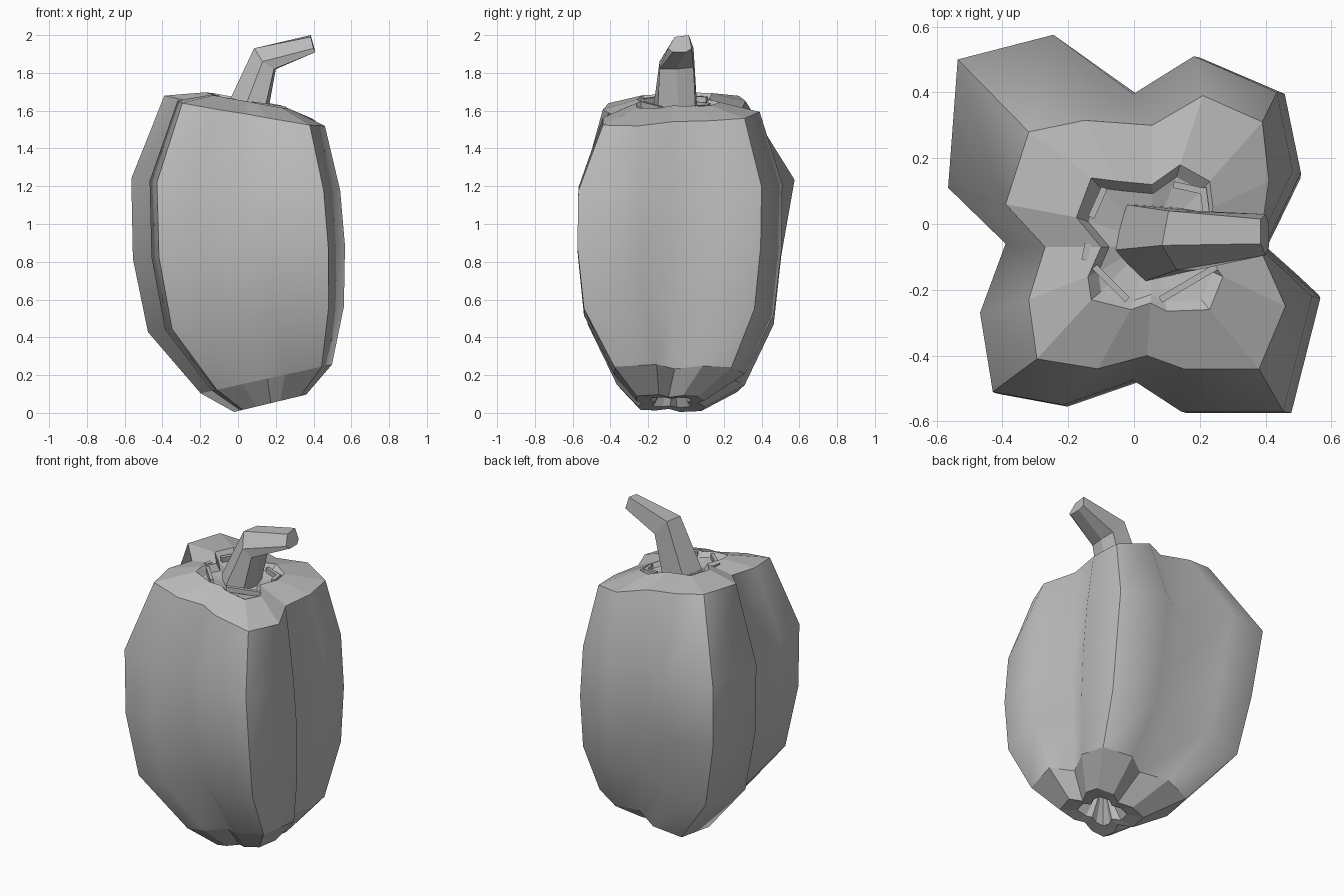
import bpy
import bmesh
from mathutils import Vector

default_cube = bpy.data.objects.get("Cube")
if default_cube:
    bpy.data.objects.remove(default_cube, do_unlink=True)

# One plain grey for the whole model
grey = bpy.data.materials.new("plain grey")
grey.use_nodes = True
colour = (0.5, 0.5, 0.5, 1.0)
grey.diffuse_color = colour
grey.node_tree.nodes["Principled BSDF"].inputs["Base Color"].default_value = colour


def loft(name, rings, smooth_bands=(), start_pole=None, end_pole=None):
    """Skin a stack of closed rings, closing each end with a fan or one face."""
    bm = bmesh.new()
    loops = [[bm.verts.new(point) for point in ring] for ring in rings]
    count = len(loops[0])
    for band, (lower, upper) in enumerate(zip(loops, loops[1:])):
        for i in range(count):
            j = (i + 1) % count
            face = bm.faces.new((lower[i], lower[j], upper[j], upper[i]))
            face.smooth = band in smooth_bands
        if band in smooth_bands:
            # Only the middle corner of each lobe is a crisp ridge
            for i in range(2, count, 4):
                bm.edges.get((lower[i], upper[i])).smooth = False
    for loop, pole in ((loops[0], start_pole), (loops[-1], end_pole)):
        if pole is None:
            bm.faces.new(loop)
            continue
        tip = bm.verts.new(pole)
        for i in range(count):
            bm.faces.new((loop[i], loop[(i + 1) % count], tip))
    bmesh.ops.recalc_face_normals(bm, faces=bm.faces[:])
    mesh = bpy.data.meshes.new(name)
    bm.to_mesh(mesh)
    bm.free()
    mesh.materials.append(grey)
    obj = bpy.data.objects.new(name, mesh)
    bpy.context.collection.objects.link(obj)


def place_ring(outline, centre, scale, height, slope_x=0.0, slope_y=0.0):
    """Scale and shift an outline, laying it on a tilted plane."""
    ring = []
    for x, y in outline:
        px = centre[0] + x * scale[0]
        py = centre[1] + y * scale[1]
        ring.append(Vector((px, py, height + slope_x * px + slope_y * py)))
    return ring


# Outlines run round the four lobes: a groove, then three lobe corners
widest = [
    (.01, -.475), (.16, -.57), (.48, -.57), (.57, -.22),
    (.395, -.07), (.51, .16), (.46, .40), (.20, .51),
    (.01, .395), (-.24, .575), (-.54, .50), (-.57, .11),
    (-.39, -.06), (-.47, -.27), (-.43, -.51), (-.21, -.55),
]
# Below the widest ring the back right lobe draws in
belly = list(widest)
belly[9:11] = [(-.23, .51), (-.51, .45)]
belly[12] = (-.37, -.06)

shoulder = [
    (.04, -.40), (.15, -.44), (.38, -.44), (.46, -.25),
    (.38, -.07), (.41, .13), (.39, .31), (.21, .39),
    (.055, .30), (-.15, .315), (-.32, .28), (-.39, .06),
    (-.27, -.07), (-.32, -.23), (-.295, -.41), (-.11, -.44),
]
rim = [
    (.05, -.24), (.10, -.265), (.23, -.26), (.27, -.16),
    (.20, -.07), (.24, .05), (.23, .13), (.14, .18),
    (.055, .12), (-.05, .13), (-.13, .14), (-.175, .02),
    (-.10, -.07), (-.14, -.16), (-.13, -.23), (-.01, -.26),
]

# Pepper body, from the hollow underneath up to the sunken crown
origin, unit = (0, 0), (1, 1)
base = (.17, -.07)
body_rings = [
    place_ring(belly, base, (.2, .2), .015, .24),
    place_ring(belly, base, (.335, .335), .01, .24),
    place_ring(belly, (.15, -.015), (.61, .64), .147, .22),
    place_ring(belly, (.042, -.01), (.91, .93), .49, .13),
    place_ring(belly, (.005, -.005), (.985, 1), .85, .06),
    place_ring(widest, (-.012, 0), (.97, 1), 1.21, -.05, .02),
    place_ring(shoulder, origin, unit, 1.61, -.17, .05),
    place_ring(rim, origin, unit, 1.665, -.18, .03),
    place_ring(rim, (.01, -.01), (.85, .85), 1.63, -.14),
]
loft("pepper_body", body_rings, smooth_bands=(2, 3, 4, 5),
     start_pole=(.17, -.07, .25), end_pole=(.05, -.05, 1.59))

# Bent six-sided stem: foot, elbow and cut tip
stem_rings = [
    [(-.07, -.08, 1.6), (-.03, .06, 1.6), (.13, .05, 1.6),
     (.16, -.04, 1.6), (.14, -.15, 1.6), (.03, -.175, 1.6)],
    [(.085, -.065, 1.93), (.105, .04, 1.93), (.19, .04, 1.83),
     (.20, -.05, 1.82), (.19, -.14, 1.82), (.13, -.14, 1.86)],
    [(.385, -.06, 1.99), (.385, .015, 2), (.40, .03, 1.93),
     (.41, 0, 1.91), (.41, -.07, 1.91), (.40, -.095, 1.93)],
]
loft("stem", stem_rings)


# Small leaf flaps lying in the crown around the stem
def add_flap(name, start, end, width, height):
    start, end = Vector(start), Vector(end)
    along = (end - start).normalized()
    side = Vector((-along.y, along.x)) * width / 2
    corners = [start - side, end - side, end + side, start + side]
    rings = [[(c.x, c.y, z - .15 * c.x) for c in corners]
             for z in (height - .03, height)]
    loft(name, rings)


flaps = {
    "right_front": ((-.12, -.13), (-.02, -.23)),
    "left_front": ((.08, -.23), (.25, -.13)),
    "left_back": ((.12, .12), (.21, .10)),
    "left_side": ((.21, .11), (.22, .03)),
    "right_back": ((-.13, .02), (-.09, .11)),
    "right_side": ((-.15, -.11), (-.14, -.06)),
}
for place, (start, end) in flaps.items():
    add_flap("calyx_flap_" + place, start, end, .02, 1.66)
